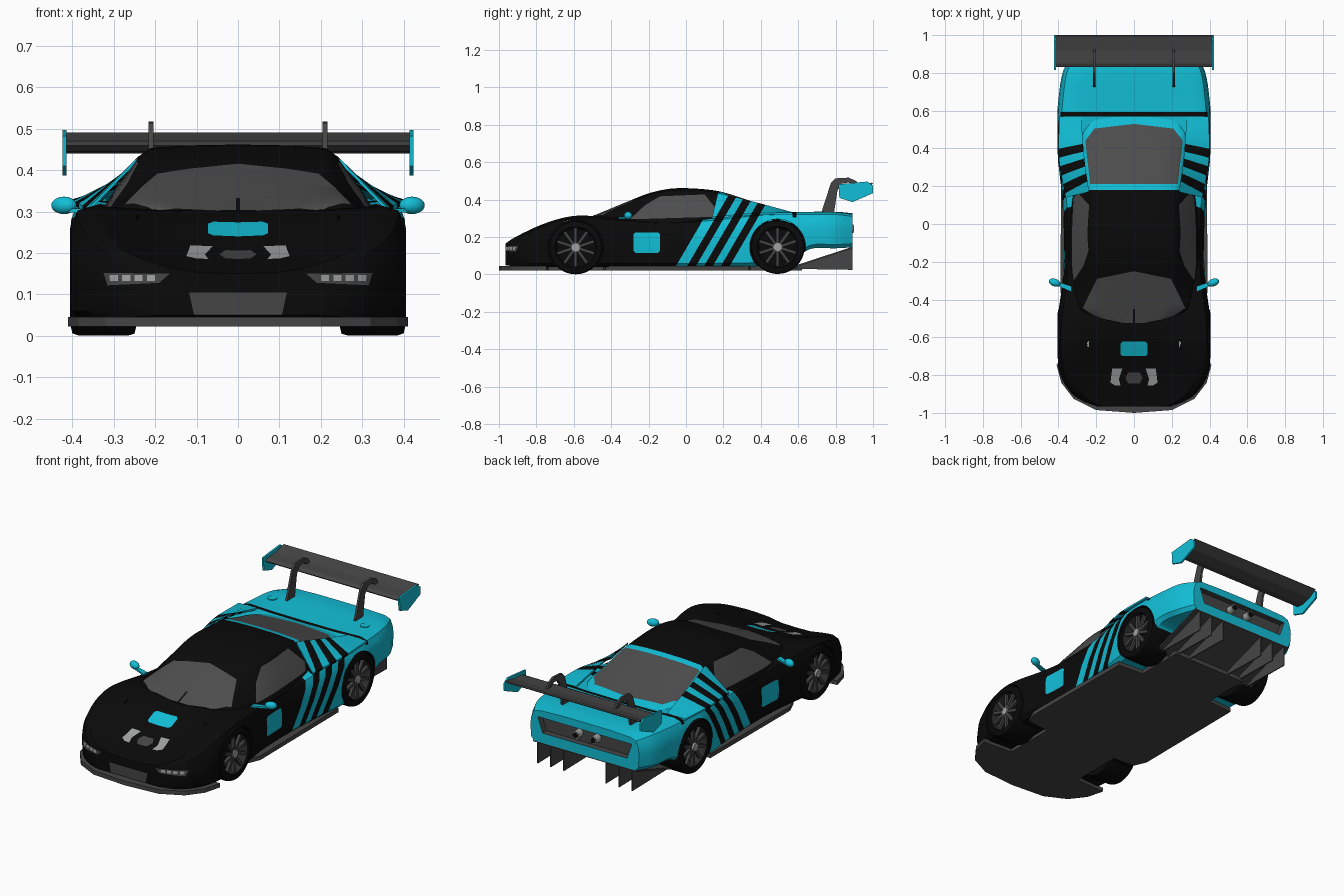
import bpy, bmesh, math
from mathutils import Vector, Matrix

cube = bpy.data.objects.get("Cube")
if cube:
    bpy.data.objects.remove(cube, do_unlink=True)


def material(name, color):
    m = bpy.data.materials.new(name)
    m.use_nodes = True
    m.diffuse_color = (*color, 1)
    m.node_tree.nodes["Principled BSDF"].inputs["Base Color"].default_value = (*color, 1)
    return m


MATS = [material("black paint", (.003, .003, .003)),
        material("cyan paint", (.006, .52, .68)),
        material("dark grey carbon", (.06, .06, .06)),
        material("tinted glass", (.075, .075, .075)),
        material("silver metal", (.35, .36, .36)),
        material("wheel grey", (.025, .025, .025))]
BLACK, CYAN, GREY, GLASS, SILVER, RIM = range(6)


def finish(name, bm, smooth=None):
    """Turn a bmesh into a named object that carries only the colours it uses."""
    used = sorted({f.material_index for f in bm.faces})
    if name == "body":
        used = list(range(len(MATS)))
    for f in bm.faces:
        f.material_index = used.index(f.material_index)
    me = bpy.data.meshes.new(name)
    bm.to_mesh(me)
    bm.free()
    ob = bpy.data.objects.new(name, me)
    bpy.context.collection.objects.link(ob)
    for i in used:
        me.materials.append(MATS[i])
    if smooth:
        shade(ob, smooth)
    return ob


def shade(ob, angle):
    bpy.ops.object.select_all(action='DESELECT')
    ob.select_set(True)
    bpy.context.view_layer.objects.active = ob
    bpy.ops.object.shade_smooth_by_angle(angle=math.radians(angle))


def loft(rings, mat=BLACK):
    """Closed skin through equal rings of points, capped at both ends."""
    bm = bmesh.new()
    rows = [[bm.verts.new(p) for p in r] for r in rings]
    n = len(rows[0])
    for a, b in zip(rows, rows[1:]):
        for i in range(n):
            bm.faces.new((a[i], a[(i + 1) % n], b[(i + 1) % n], b[i]))
    bm.faces.new(rows[0])
    bm.faces.new(rows[-1])
    for f in bm.faces:
        f.material_index = mat
    bmesh.ops.recalc_face_normals(bm, faces=bm.faces[:])
    return bm


def prism(name, axis, poly, lo, hi, mat):
    """Flat outline extruded along one axis."""
    def place(p, d):
        q = list(p)
        q.insert(axis, d)
        return q
    return finish(name, loft([[place(p, d) for p in poly] for d in (lo, hi)], mat))


def cylinder(name, axis, centre, r, lo, hi, mat, n=24):
    ring = [(centre[0] + r * math.cos(i * math.tau / n),
             centre[1] + r * math.sin(i * math.tau / n)) for i in range(n)]
    return prism(name, axis, ring, lo, hi, mat)


def resample(stations, count):
    """Smooth cubic interpolation of a station table along its first value."""
    def slope(i, k):
        a, b = stations[max(i - 1, 0)], stations[min(i + 1, len(stations) - 1)]
        return (b[k] - a[k]) / (b[0] - a[0])
    out = []
    for s in range(count + 1):
        y = stations[0][0] + (stations[-1][0] - stations[0][0]) * s / count
        i = max(j for j in range(len(stations) - 1) if stations[j][0] <= y + 1e-9)
        p, q = stations[i], stations[i + 1]
        h = q[0] - p[0]
        t = (y - p[0]) / h
        row = [y]
        for k in range(1, len(p)):
            row.append((1 + 2 * t) * (1 - t) ** 2 * p[k] + t * (1 - t) ** 2 * h * slope(i, k)
                       + t * t * (3 - 2 * t) * q[k] + t * t * (t - 1) * h * slope(i + 1, k))
        out.append(row)
    return out


def ring_from_half(y, half):
    return [(x, y, z) for x, z in half] + [(-x, y, z) for x, z in half[-2:0:-1]]


def paint(bm, mat, axis, poly, keep=lambda n: True):
    """Cut a convex outline, projected along an axis, into the skin and colour it."""
    bm.normal_update()
    a, b = [k for k in range(3) if k != axis]
    cu, cv = (sum(p[k] for p in poly) / len(poly) for k in (0, 1))
    faces = [f for f in bm.faces if keep(f.normal)]
    for p, q in zip(poly, poly[1:] + poly[:1]):
        if not faces:
            return
        co, no = Vector((0, 0, 0)), Vector((0, 0, 0))
        co[a], co[b] = p
        no[a], no[b] = q[1] - p[1], p[0] - q[0]
        if (cu - p[0]) * no[a] + (cv - p[1]) * no[b] > 0:
            no.negate()
        geom = faces + list({e for f in faces for e in f.edges}) + list({v for f in faces for v in f.verts})
        cut = bmesh.ops.bisect_plane(bm, geom=geom, dist=1e-5, plane_co=co, plane_no=no)["geom"]
        faces = [f for f in cut if isinstance(f, bmesh.types.BMFace)
                 and (f.calc_center_median() - co).dot(no) < 0]
    for f in faces:
        f.material_index = mat


def mirrored(right):
    return right + [(-x, y) for x, y in reversed(right) if x > 1e-6]


def slanted(bm, mat, t0, t1):
    """Leaning band on the flanks between two offsets."""
    paint(bm, mat, 0, [(t0, 0), (t1, 0), (t1 + .35, .6), (t0 + .35, .6)])


def livery(bm):
    slanted(bm, CYAN, -.08, 2)
    for t in (-.02, .07, .16):
        slanted(bm, BLACK, t, t + .047)


# Body shell: y, half width, bottom, shoulder, centre top
BODY = [(-.965, .2, .05, .165, .15), (-.93, .29, .045, .19, .16), (-.87, .352, .04, .222, .178),
        (-.8, .39, .04, .255, .2), (-.7, .409, .04, .292, .24), (-.6, .412, .04, .313, .282),
        (-.5, .405, .04, .313, .302), (-.3, .378, .04, .297, .292), (-.1, .37, .04, .287, .285),
        (.15, .382, .04, .302, .29), (.4, .408, .045, .328, .31), (.55, .408, .06, .333, .325),
        (.66, .4, .135, .333, .33), (.8, .378, .14, .333, .335), (.89, .335, .145, .322, .328)]
body_rings = []
for y, w, zb, zs, zc in resample(BODY, 74):
    body_rings.append(ring_from_half(y, [
        (0, zb), (w * .93, zb), (w * .985, zb + .02), (w, (zb + zs) / 2), (w * .985, zs - .05),
        (w * .94, zs - .012), (w * .84, zs), (w * .66, .6 * zs + .4 * zc),
        (w * .45, .15 * zs + .85 * zc), (0, zc)]))
bm = loft(body_rings)
livery(bm)
up = lambda n: n.z > .4
front = lambda n: n.y < -.25
paint(bm, BLACK, 2, [(-.39, .57), (.39, .57), (.39, .592), (-.39, .592)], up)
paint(bm, CYAN, 2, mirrored([(.06, -.7), (.072, -.69), (.072, -.635), (.06, -.622)]), up)
paint(bm, SILVER, 2, mirrored([(.1, -.855), (.125, -.84), (.115, -.765)]), up)
paint(bm, BLACK, 2, mirrored([(.07, -.86), (.08, -.82), (.06, -.76)]), up)
paint(bm, GREY, 2, mirrored([(.03, -.845), (.045, -.815), (.03, -.785)]), up)
paint(bm, GREY, 1, mirrored([(.105, .045), (.118, .105)]), front)
for s in (1, -1):
    side = lambda n, s=s: n.x * s > .5
    paint(bm, CYAN, 0, [(-.27, .115), (-.15, .115), (-.14, .125), (-.14, .215),
                        (-.15, .225), (-.27, .225), (-.28, .215), (-.28, .125)], side)
    paint(bm, GREY, 1, [(s * .165, .15), (s * .19, .128), (s * .315, .122), (s * .325, .152)], front)
    for k in range(4):
        x = .2 + .03 * k
        paint(bm, SILVER, 1, [(s * x, .132), (s * (x + .02), .132), (s * (x + .02), .147), (s * x, .147)], front)
body = finish("body", bm)

# Wheel arches and tail recess cut from the shell
FRONT, REAR = (-.59, .145), (.49, .147)
cutters = [cylinder("arch_cutter", 0, c, .149, min(s * .24, s * .6), max(s * .24, s * .6), BLACK, 48)
           for s in (1, -1) for c in (FRONT, REAR)]
cutters.append(prism("tail_cutter", 1, mirrored([(.26, .2), (.29, .285)]), .855, 1, BLACK))
for c in cutters:
    c.hide_render = True
    if c.name.startswith("tail"):
        c.data.materials.clear()
        for m in MATS:
            c.data.materials.append(m)
        for p in c.data.polygons:
            p.material_index = GREY
    mod = body.modifiers.new("cut", 'BOOLEAN')
    mod.operation, mod.solver, mod.object = 'DIFFERENCE', 'EXACT', c
    bpy.context.view_layer.objects.active = body
    bpy.ops.object.modifier_apply(modifier=mod.name)
    bpy.data.objects.remove(c, do_unlink=True)
shade(body, 35)

# Cabin: y, base half width, roof half width, top
CABIN = [(-.53, .09, .07, .302), (-.495, .22, .2, .315), (-.45, .3, .275, .333), (-.3, .338, .238, .395),
         (-.19, .345, .236, .437), (-.07, .345, .235, .46), (.07, .342, .235, .458), (.19, .335, .24, .442),
         (.34, .315, .257, .395), (.46, .3, .27, .358), (.55, .27, .24, .332), (.6, .23, .2, .318)]
cabin_rings = []
for y, wb, wt, zt in resample(CABIN, 48):
    e = max(.002, min(.025, (zt - .275) * .3))
    cabin_rings.append(ring_from_half(y, [
        (0, .25), (wb, .25), (wb, .275), ((wb + wt) / 2 + .006, (.275 + zt - e) / 2), (wt, zt - e),
        (wt * .9, zt - e * .35), (wt * .5, zt - e * .08), (0, zt)]))
bm = loft(cabin_rings)
paint(bm, CYAN, 2, [(-.3, .18), (.3, .18), (.3, .7), (-.3, .7)], lambda n: n.z > .3)
paint(bm, GLASS, 2, mirrored([(.05, -.525), (.2, -.495), (.272, -.445), (.195, -.29), (0, -.25)]), up)
paint(bm, BLACK, 2, [(-.005, -.53), (.005, -.53), (.005, -.45), (-.005, -.45)], up)
paint(bm, GLASS, 2, mirrored([(.232, .212), (.258, .44), (.21, .505), (0, .53)]), up)
for s in (1, -1):
    paint(bm, GLASS, 0, [(-.3, .295), (-.22, .37), (-.14, .418), (.1, .428), (.165, .345), (.14, .308)],
          lambda n, s=s: n.x * s > .3)
finish("cabin", bm, 35)

# Flying buttresses from roof edge to rear fender
UPPER = [(.17, .238, .436), (.34, .262, .395), (.57, .28, .333)]
LOWER = [(.14, .362, .308), (.35, .398, .326), (.57, .395, .332)]
for s, label in ((1, "left"), (-1, "right")):
    rings = []
    for (ya, xa, za), (yb, xb, zb) in zip(resample(UPPER, 14), resample(LOWER, 14)):
        rings.append([(s * xa, ya, za), (s * xb, yb, zb), (s * xb, yb, zb - .01), (s * xa, ya, za - .01)])
    bm = loft(rings)
    livery(bm)
    finish(label + "_buttress", bm, 30)

# Floor with splitter, diffuser panel and fins
prism("floor", 2, mirrored([(0, -1), (.2, -.985), (.32, -.925), (.385, -.84), (.41, -.745), (.23, -.735),
                            (.23, -.44), (.36, -.43), (.39, -.36), (.385, .335), (.23, .345), (.23, .62)]),
      .022, .045, GREY)
prism("diffuser_panel", 0, [(.56, .03), (.89, .14), (.89, .148), (.56, .04)], -.32, .32, GREY)
for x in (-.29, -.21, -.13, .13, .21, .29):
    prism("diffuser_fin", 0, [(.58, .03), (.89, .025), (.89, .14), (.6, .045)], x - .003, x + .003, GREY)

# Rear wing, end plates and swan-neck mounts
prism("rear_wing", 0, [(.83, .46), (.85, .445), (.89, .44), (.95, .455), (1, .486), (.995, .491),
                       (.92, .474), (.85, .47)], -.415, .415, GREY)
for s, label in ((1, "left"), (-1, "right")):
    prism(label + "_wing_end_plate", 0, [(.815, .482), (.97, .497), (1, .475), (1, .435), (.89, .387),
                                         (.82, .41)], s * .419 - .005, s * .419 + .005, CYAN)
    prism(label + "_wing_mount", 0, [(.72, .32), (.775, .49), (.8, .514), (.87, .518), (.91, .5), (.925, .47),
                                     (.9, .47), (.87, .492), (.83, .485), (.81, .45), (.79, .32)],
          s * .21 - .006, s * .21 + .006, GREY)
    cylinder(label + "_exhaust", 1, (s * .055, .245), .022, .83, .895, SILVER)
    cylinder(label + "_exhaust_bore", 1, (s * .055, .245), .016, .89, .897, BLACK)
    cylinder(label + "_deck_cap", 2, (s * .285, .71), .025, .32, .337, CYAN)

    # Mirror with arm
    bm = bmesh.new()
    bmesh.ops.create_uvsphere(bm, u_segments=20, v_segments=12, radius=1, matrix=Matrix.Translation(
        (s * .42, -.31, .315)) @ Matrix.Rotation(s * .35, 4, 'Z') @ Matrix.Diagonal((.032, .02, .021, 1)))
    for f in bm.faces:
        f.material_index = CYAN
    finish(label + "_mirror", bm, 60)
    prism(label + "_mirror_arm", 2, [(s * .33, -.36), (s * .42, -.32), (s * .42, -.3), (s * .33, -.33)],
          .298, .308, CYAN)

    # Wheels: tyre with recessed rim, spokes and hub
    for (cy, cz), place in ((FRONT, "front"), (REAR, "rear")):
        rings = []
        for x, r in ((.245, .12), (.25, .14), (.265, .144), (.385, .144), (.4, .139), (.406, .11), (.4, .104), (.355, .098)):
            rings.append([(s * x, cy + r * math.cos(i * math.tau / 40), cz + r * math.sin(i * math.tau / 40))
                          for i in range(40)])
        bm = loft(rings)
        for f in bm.faces:
            if (f.calc_center_median().yz - Vector((cy, cz))).length < .106 and f.calc_center_median().x * s > .3:
                f.material_index = RIM if len(f.verts) == 4 else BLACK
        for k in range(10):
            turn = Matrix.Translation((s * .385, cy, cz)) @ Matrix.Rotation(k * math.tau / 10, 4, 'X')
            new = bmesh.ops.create_cube(bm, size=1, matrix=turn @ Matrix.Translation((0, 0, .055))
                                        @ Matrix.Diagonal((.016, .016, .096, 1)))["verts"]
            for f in {f for v in new for f in v.link_faces}:
                f.material_index = GREY
        finish(f"{place}_{label}_wheel", bm, 35)
        cylinder(f"{place}_{label}_hub", 0, (cy, cz), .022, s * .395 - .01, s * .395 + .005, SILVER, 12)
